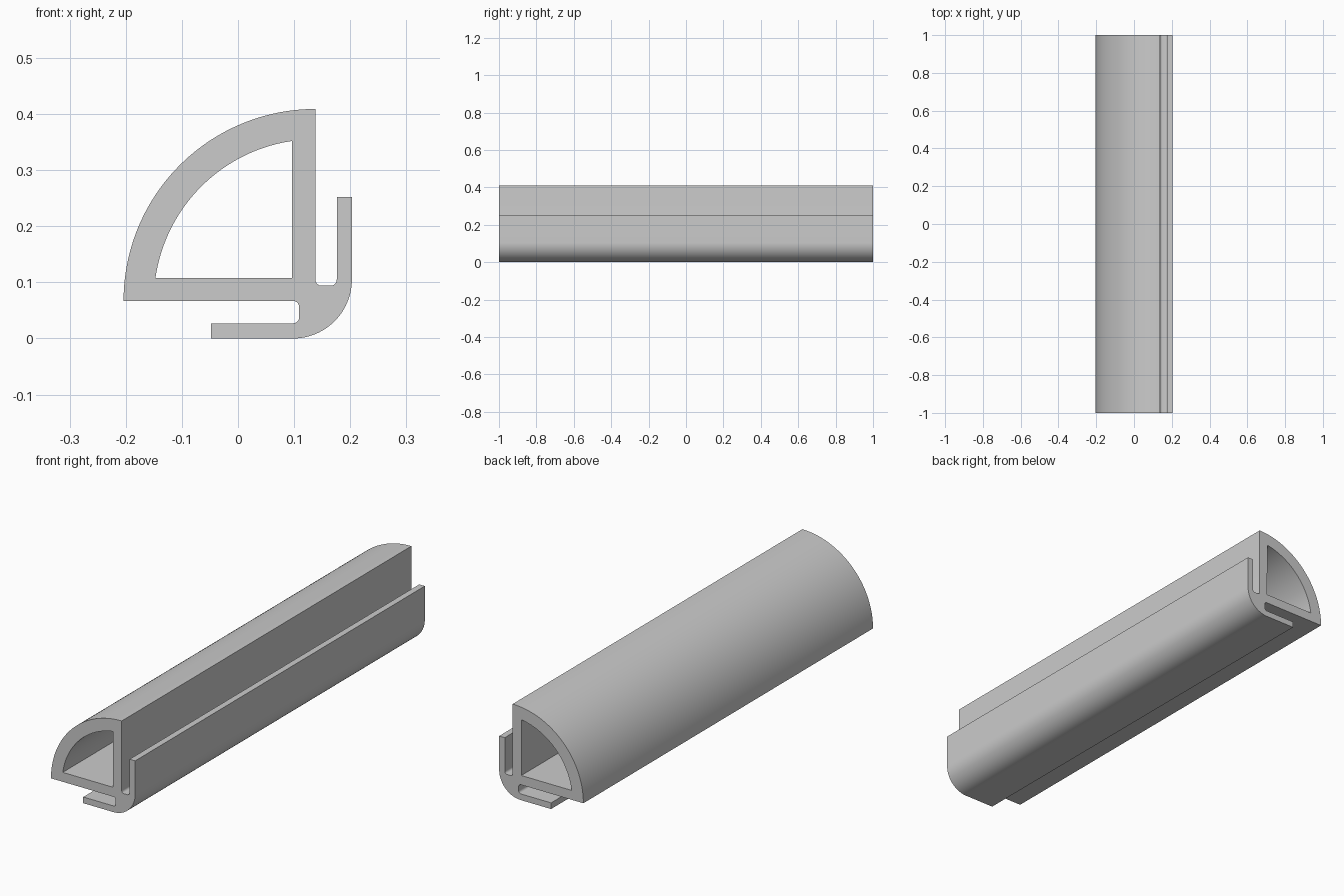
import bpy
import bmesh
from math import cos, sin, radians
from mathutils import Vector

cube = bpy.data.objects.get("Cube")
if cube:
    bpy.data.objects.remove(cube, do_unlink=True)

HALF_LENGTH = 1.0


def arc(cx, cz, radius, start, end, steps):
    """Points along a circular arc, angles in degrees."""
    angles = [radians(start + (end - start) * i / steps) for i in range(steps + 1)]
    return [(cx + radius * cos(a), cz + radius * sin(a)) for a in angles]


def add_loop(bm, points):
    verts = [bm.verts.new((x, -HALF_LENGTH, z)) for x, z in points]
    return [bm.edges.new((v, verts[i - 1])) for i, v in enumerate(verts)]


# Outer outline: quarter-round shell, side slot, rounded heel, bottom slot
outline = arc(0.138, 0.067, 0.342, 180, 90, 48)
outline += arc(0.149, 0.105, 0.011, 180, 270, 8)
outline += arc(0.165, 0.105, 0.011, 270, 360, 8)
outline += [(0.176, 0.252), (0.203, 0.252)]
outline += arc(0.098, 0.105, 0.105, 0, -90, 24)
outline += [(-0.048, 0), (-0.048, 0.027)]
outline += arc(0.098, 0.038, 0.011, -90, 0, 8)
outline += arc(0.098, 0.056, 0.011, 0, 90, 8)

# Hollow chamber, its curved wall concentric with the shell
chamber = [(0.096, 0.108)] + arc(0.138, 0.067, 0.288, 171.8, 98.4, 40)

# Fill the cross-section and extrude it along the length
bm = bmesh.new()
edges = add_loop(bm, outline) + add_loop(bm, chamber)
bmesh.ops.triangle_fill(bm, edges=edges, use_beauty=True, normal=Vector((0, -1, 0)))
result = bmesh.ops.extrude_face_region(bm, geom=bm.faces[:], use_keep_orig=True)
moved = [g for g in result["geom"] if isinstance(g, bmesh.types.BMVert)]
bmesh.ops.translate(bm, verts=moved, vec=(0, 2 * HALF_LENGTH, 0))
bmesh.ops.recalc_face_normals(bm, faces=bm.faces[:])

mesh = bpy.data.meshes.new("seal_strip")
bm.to_mesh(mesh)
bm.free()
strip = bpy.data.objects.new("seal_strip", mesh)
bpy.context.collection.objects.link(strip)

# Plain grey finish
grey = bpy.data.materials.new("plain_grey")
grey.use_nodes = True
colour = (0.6, 0.6, 0.6, 1)
grey.diffuse_color = colour
grey.node_tree.nodes["Principled BSDF"].inputs["Base Color"].default_value = colour
mesh.materials.append(grey)

# Smooth curved walls, crisp corners
bpy.ops.object.select_all(action="DESELECT")
strip.select_set(True)
bpy.context.view_layer.objects.active = strip
bpy.ops.object.shade_smooth_by_angle(angle=radians(30))
